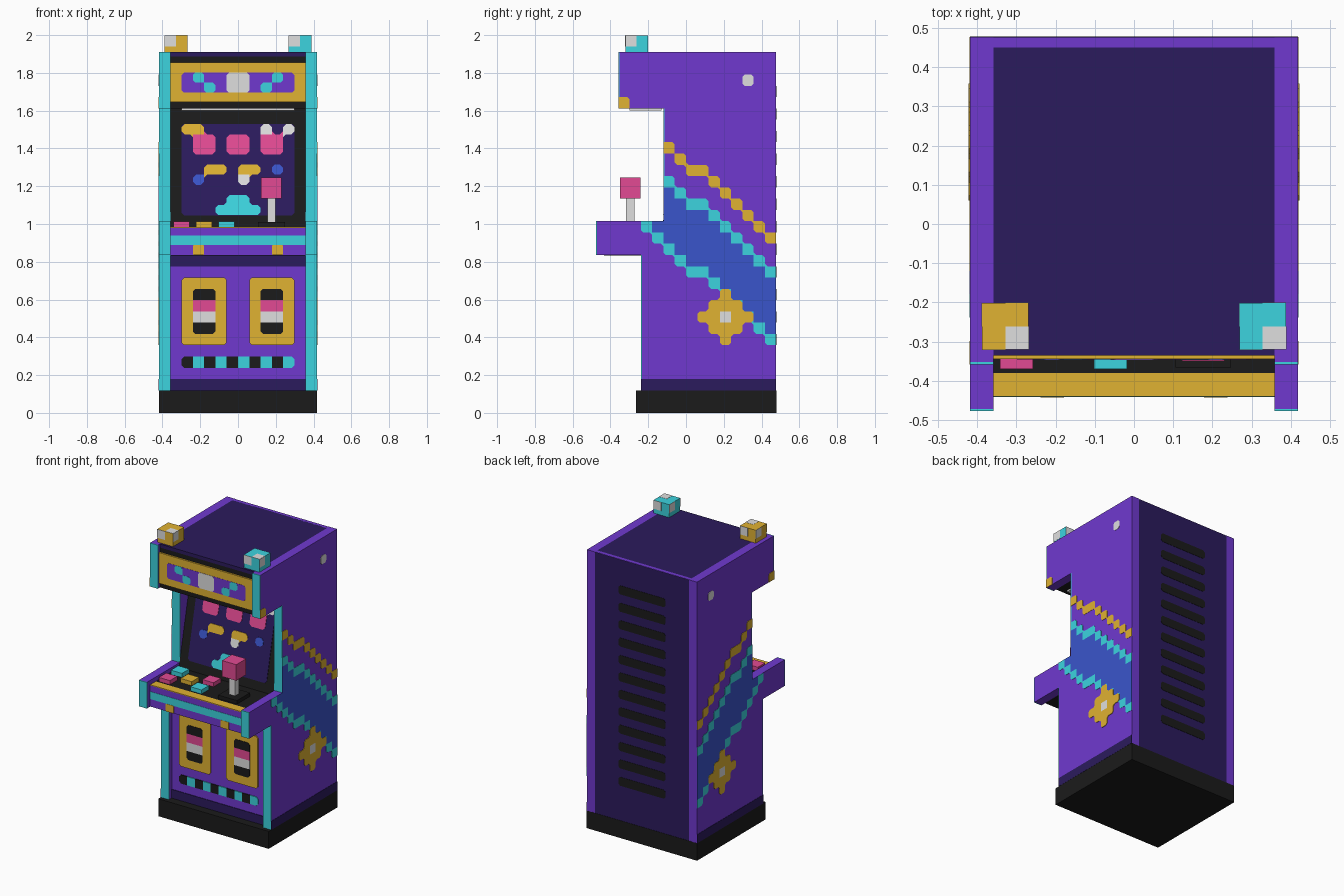
import bpy, bmesh

if "Cube" in bpy.data.objects:
    bpy.data.objects.remove(bpy.data.objects["Cube"])

U = 0.0597           # one pixel of the cabinet grid
W, IN = 7 * U, 6 * U  # outer and inner half widths


def srgb(h):
    vals = [int(h[i:i + 2], 16) / 255 for i in (0, 2, 4)]
    return [v / 12.92 if v < 0.04045 else ((v + 0.055) / 1.055) ** 2.4 for v in vals] + [1]


MATS = {}
for key, name, col in (("V", "violet", "7039cf"), ("T", "teal", "3cd4df"), ("G", "gold", "e0b232"),
                       ("P", "pink", "e24a93"), ("I", "indigo", "2b1b5d"), ("K", "black", "1b1b1b"),
                       ("W", "pale_grey", "dfdfdf"), ("B", "blue", "3a55cb")):
    MATS[key] = bpy.data.materials.new(name)
    MATS[key].diffuse_color = srgb(col)


def finish(name, bm, keys):
    bmesh.ops.recalc_face_normals(bm, faces=bm.faces)
    me = bpy.data.meshes.new(name)
    bm.to_mesh(me)
    bm.free()
    for k in keys:
        me.materials.append(MATS[k])
    ob = bpy.data.objects.new(name, me)
    bpy.context.collection.objects.link(ob)
    return ob


def prism(bm, pts, place, d0, d1, mat=0):
    """Extrude a flat outline between two depths of a placed surface."""
    lo = [bm.verts.new(place(a, b, d0)) for a, b in pts]
    hi = [bm.verts.new(place(a, b, d1)) for a, b in pts]
    n = len(pts)
    faces = [bm.faces.new(lo[::-1]), bm.faces.new(hi)]
    faces += [bm.faces.new((lo[i], lo[(i + 1) % n], hi[(i + 1) % n], hi[i])) for i in range(n)]
    for f in faces:
        f.material_index = mat


def slab(name, key, pts, x0, x1):
    bm = bmesh.new()
    prism(bm, pts, lambda a, b, d: (d, a, b), x0, x1)
    return finish(name, bm, key)


def box(name, key, x0, x1, y0, y1, z0, z1):
    return slab(name, key, [(y0, z0), (y1, z0), (y1, z1), (y0, z1)], x0, x1)


def art(rows):
    """Turn rows of letters (top row first) into coloured cells."""
    return {(i, len(rows) - 1 - j): c for j, r in enumerate(rows) for i, c in enumerate(r) if c != "."}


CORNERS = ((-1, -1), (1, -1), (1, 1), (-1, 1))


def decal(name, cells, place, a0=0, b0=0, cw=U, ch=U, d=0.0, t=0.006, cut=0.013, edge=lambda i, j: False):
    """Pixel picture as thin plates; outer corners are clipped, inner corners filled."""
    keys = sorted(set(cells.values()))
    bm = bmesh.new()
    full = lambda i, j: (i, j) in cells or edge(i, j)
    corner = lambda i, j, sa, sb: (a0 + (i + 0.5 + sa / 2) * cw, b0 + (j + 0.5 + sb / 2) * ch)
    for (i, j), c in cells.items():
        pts = []
        for sa, sb in CORNERS:
            a, b = corner(i, j, sa, sb)
            if full(i + sa, j) or full(i, j + sb) or full(i + sa, j + sb):
                pts.append((a, b))
            else:
                two = [(a - sa * cut, b), (a, b - sb * cut)]
                pts += two if sa * sb > 0 and sb < 0 or sa * sb < 0 and sb < 0 else two[::-1]
                if sa * sb > 0:
                    pts[-2:] = pts[-2:][::-1] if pts[-2:] != two[::-1] else pts[-2:]
                    pts[-2:] = two[::-1]
                else:
                    pts[-2:] = two
        prism(bm, pts, place, d, d + t, keys.index(c))
    empty = {(i + p, j + q) for i, j in cells for p, q in CORNERS}
    for i, j in sorted(empty):
        if full(i, j):
            continue
        for sa, sb in CORNERS:
            if (i + sa, j) in cells and (i, j + sb) in cells:
                a, b = corner(i, j, sa, sb)
                prism(bm, [(a, b), (a - sa * cut, b), (a, b - sb * cut)], place, d, d + t,
                      keys.index(cells[i, j + sb]))
    return finish(name, bm, keys)


def front(y):
    return lambda a, b, d: (a, y - d, b)


# side panels with their teal front edging
E = 0.006
profile = [(8, 0.5), (8, 32), (-6, 32), (-6, 27), (-2, 27), (-2, 17), (-8, 17), (-8, 14), (-4, 14), (-4, 0.5)]
off = (0, 1, 2, 2, 3, 4, 5, 6, 7, 8)


def beyond(i, j):
    """Cells that lie outside the side panel."""
    return i > 7 or i < -8 or j > 31 or (j > 26 and i < -6) or (17 <= j < 27 and i < -2)


for s, side in ((-1, "left"), (1, "right")):
    pts = [(a * U + (E if a < 0 else 0), b * U) for a, b in profile]
    slab(side + "_side_panel", "V", pts, s * IN, s * W)
    for part, y, z0, z1 in (("deck", -8, 14, 17), ("lower", -4, 2, 14), ("screen", -2, 17, 27), ("sign", -6, 27, 32)):
        box(f"{side}_{part}_edging", "T", s * IN, s * W, y * U, y * U + E, z0 * U, z1 * U)
    place = lambda a, b, d, s=s: (s * (W + d), a, b)
    # diagonal stepped band
    cells = {(-4, 16): "T", (-3, 15): "T", (-3, 16): "B"}
    for c, o in enumerate(off):
        for r in range(15 - o, 20 - o):
            cells[c - 2, r] = "B"
        cells[c - 2, 14 - o] = cells[c - 2, 20 - o] = "T"
        cells[c - 2, 23 - o] = "G"
    decal(side + "_stepped_band", cells, place, t=0.002, edge=beyond)
    # gear badge, corner pixels and kick strip
    decal(side + "_gear_badge", art(["..G..", ".GGG.", "GGWGG", ".GGG.", "..G.."]), place, U, 6 * U, t=0.004)
    decal(side + "_corner_pixels", {(-6, 27): "G", (5, 29): "W"}, place, t=0.002, edge=beyond)
    box(side + "_kick_strip", "I", s * W, s * (W + 0.002), -4 * U, 8 * U, 2 * U, 3 * U)

# base, rear wall, roof
box("base", "K", -W - 0.001, W + 0.001, -0.265, 8 * U + 0.001, 0, 2 * U)
box("rear_wall", "V", -IN, IN, 0.45, 8 * U - 0.002, 2 * U, 32 * U)
box("rear_panel", "I", -IN, IN, 8 * U - 0.002, 8 * U - 0.001, 2 * U, 32 * U - 0.002)
decal("rear_vents", {(0, r): "K" for r in range(6, 29, 2)},
      lambda a, b, d: (a, 8 * U - 0.001 + d, b), -3 * U, 0, 6 * U, U, t=0.002)
box("roof", "I", -IN, IN, -0.335, 0.455, 31.6 * U, 32 * U)

# sign box
box("sign_box", "K", -IN, IN, -0.333, 0.45, 27 * U, 31.6 * U)
box("sign_frame", "G", -IN, IN, -0.345, -0.333, 1.645, 1.855)
decal("sign_field", {(0, 0): "V"}, front(-0.345), -5 * U, 1.695, 10 * U, 0.107, t=0.001)
decal("sign_picture", art([".T..WW..T.", "..T.WW.T.."]), front(-0.346), -5 * U, 1.695, U, 0.0535, t=0.001)
box("sign_lamp", "W", -5 * U, 5 * U, -0.30, -0.13, 1.602, 27 * U)

# tilted screen
TILT = 0.22


def screen(a, b, d):
    return (a, -0.122 + TILT * (b - 1.015) - d, b)


slab("screen_bezel", "K", [screen(0, 0.95, 0)[1:], (0.45, 0.95), (0.45, 27 * U), screen(0, 27 * U, 0)[1:]], -IN, IN)
decal("screen_glass", {(0, 0): "I"}, screen, -5 * U, 1.045, 10 * U, 0.485, t=0.003)
decal("screen_game", art([
    "GG.....W.W",
    ".PP.PP.PP.",
    ".PP.PP.PP.",
    "..........",
    "..GG.GG.B.",
    ".B...W....",
    "..........",
    "....TT....",
    "...TTTT..."]), screen, -5 * U, 1.047, U, 0.0535, d=0.003, t=0.003, cut=0.016)

# control deck
TOP = 0.985
box("deck_body", "V", -IN, IN, -0.44, 0.0, 14 * U, TOP - 0.005)
box("deck_underside", "K", -IN, IN, -0.435, -0.2, 14 * U - 0.003, 14 * U)
box("deck_top", "K", -IN, IN, -0.38, 0.0, TOP - 0.005, TOP)
box("deck_gold_trim", "G", -IN, IN, -0.44, -0.38, TOP - 0.005, TOP)
box("deck_front_stripe", "T", -IN, IN, -0.442, -0.44, 0.888, 0.939)
decal("deck_clamps", {(-4, 0): "G", (3, 0): "G"}, front(-0.44), 0, 14 * U, U, 0.052, t=0.003, cut=0.004)
for n, (x, y, k) in enumerate(((-0.30, -0.33, "P"), (-0.18, -0.265, "G"), (-0.06, -0.33, "T"),
                               (-0.30, -0.20, "T"), (-0.06, -0.20, "P"))):
    box(f"button_{n + 1}", k, x - 0.042, x + 0.042, y - 0.04, y + 0.04, TOP, TOP + 0.028)


# joystick
def post(name, key, r, z0, z1):
    box(name, key, 0.177 - r, 0.177 + r, -0.295 - r, -0.295 + r, z0, z1)


post("joystick_plate", "K", 0.071, TOP, 1.01)
post("joystick_shaft", "W", 0.022, 1.01, 1.137)
post("joystick_knob", "P", 0.054, 1.135, 1.245)

# lower front with coin doors
Y = -0.205
box("lower_front", "V", -IN, IN, Y, 0.45, 3 * U, 13 * U)
box("lower_upper_band", "I", -IN, IN, Y - 0.004, 0.0, 13 * U, 14 * U)
box("front_kick_strip", "I", -IN, IN, Y - 0.004, 0.0, 2 * U, 3 * U)
for s, side in ((-1, "left"), (1, "right")):
    decal(side + "_coin_door", {(0, 0): "G"}, front(Y), (3 * s - 2) * U, 6 * U, 4 * U, 6 * U, t=0.008)
    decal(side + "_coin_slot", art(["KK", "PP", "WW", "KK"]), front(Y), (3 * s - 1) * U, 7 * U, d=0.008, t=0.003)
decal("checker_strip", art(["KTKTKTKTKT"]), front(Y), -5 * U, 4 * U)

# corner cubes on the roof, each face with one pale pixel
for name, key, x in (("left_corner_cube", "G", -5.5 * U), ("right_corner_cube", "T", 5.5 * U)):
    y, z0, z1, t = -0.261, 31.5 * U, 2.0, 0.001
    zm = z1 - U
    box(name, key, x - U, x + U, y - U, y + U, z0, z1 - t)
    box(name + "_front_pixel", "W", x - U, x, y - U - t, y - U, zm, z1 - t)
    box(name + "_rear_pixel", "W", x, x + U, y + U, y + U + t, zm, z1 - t)
    box(name + "_right_pixel", "W", x + U, x + U + t, y - U, y, zm, z1 - t)
    box(name + "_left_pixel", "W", x - U - t, x - U, y, y + U, zm, z1 - t)
    box(name + "_top_pixel", "W", x, x + U, y - U, y, z1 - t, z1)

for m in bpy.data.materials:
    if m.users and not m.is_grease_pencil:
        m.use_nodes = True
        m.node_tree.nodes["Principled BSDF"].inputs["Base Color"].default_value = m.diffuse_color
